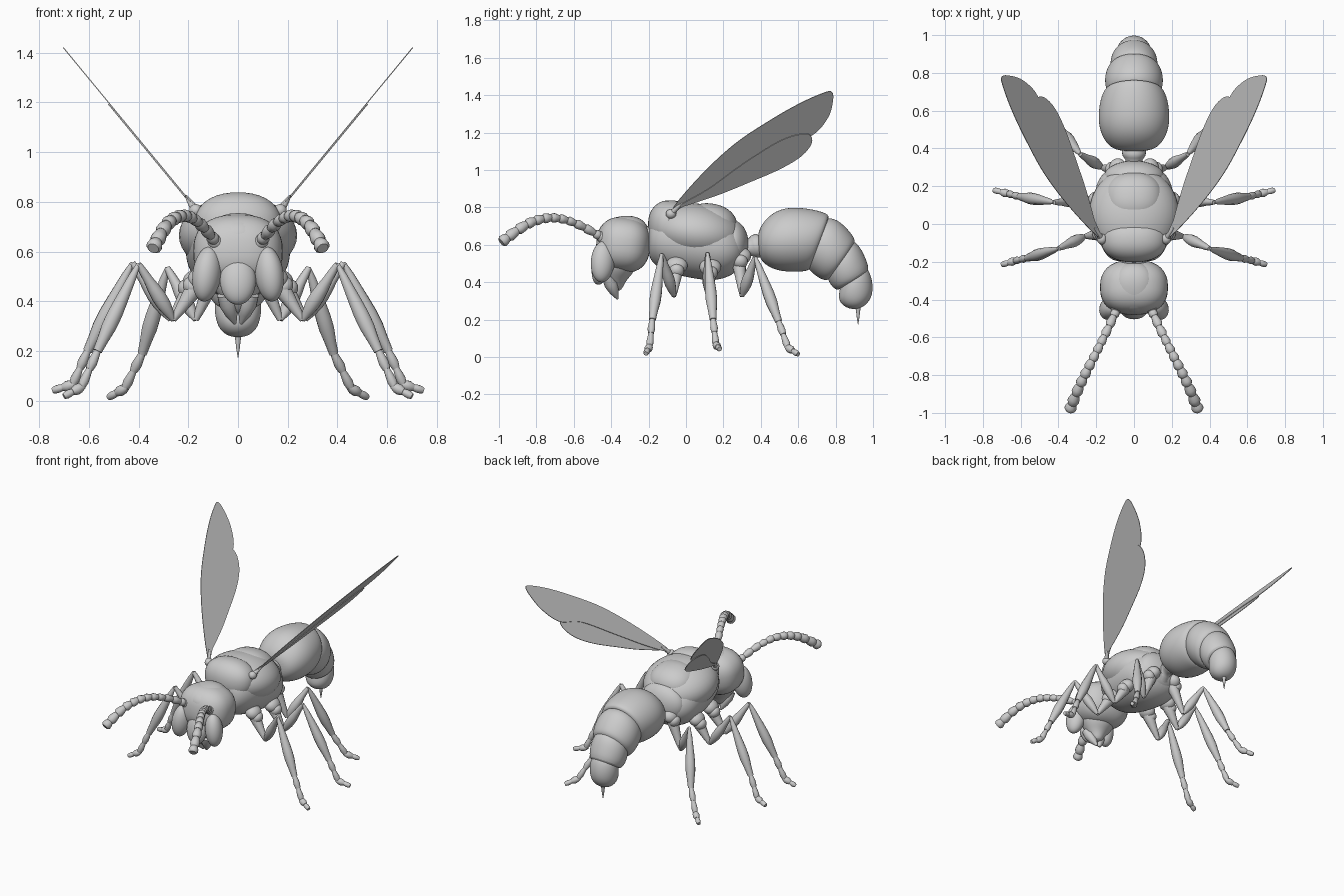
import bpy, bmesh, math
from mathutils import Vector, Matrix

if "Cube" in bpy.data.objects:
    bpy.data.objects.remove(bpy.data.objects["Cube"])


def finish(name, bm, mirror=False, subsurf=0, angle=50):
    bmesh.ops.recalc_face_normals(bm, faces=bm.faces)
    me = bpy.data.meshes.new(name)
    bm.to_mesh(me)
    bm.free()
    ob = bpy.data.objects.new(name, me)
    bpy.context.collection.objects.link(ob)
    if mirror:
        ob.modifiers.new("mirror", 'MIRROR').use_clip = False
    if subsurf:
        m = ob.modifiers.new("smooth", 'SUBSURF')
        m.levels = m.render_levels = subsurf
    bpy.context.view_layer.objects.active = ob
    ob.select_set(True)
    bpy.ops.object.shade_smooth_by_angle(angle=math.radians(angle))
    ob.select_set(False)
    return ob


def skin(bm, rings):
    vs = [[bm.verts.new(p) for p in r] for r in rings]
    n = len(vs[0])
    for a, b in zip(vs, vs[1:]):
        for i in range(n):
            bm.faces.new((a[i], a[(i + 1) % n], b[(i + 1) % n], b[i]))
    bm.faces.new(vs[0][::-1])
    bm.faces.new(vs[-1])


def power(v, e):
    return math.copysign(abs(v) ** e, v)


def shell(name, rings, e=1.0, n=24):
    """Loft; each ring is (y_top, z_top, y_bottom, z_bottom, half_width)."""
    bm = bmesh.new()
    out = []
    for yt, zt, yb, zb, w in rings:
        ring = []
        for i in range(n):
            t = math.tau * i / n
            s = (power(math.sin(t), e) + 1) / 2
            ring.append((w * power(math.cos(t), e), yb + (yt - yb) * s, zb + (zt - zb) * s))
        out.append(ring)
    skin(bm, out)
    return finish(name, bm, subsurf=2)


def ball(name, loc, size, tilt=0, yaw=0, roll=0, mirror=False, e=1.0):
    bm = bmesh.new()
    bmesh.ops.create_uvsphere(bm, u_segments=36, v_segments=20, radius=1)
    for v in bm.verts:
        v.co = Vector([power(c, e) for c in v.co])
    rot = [Matrix.Rotation(math.radians(a), 4, ax) for a, ax in ((yaw, 'Z'), (roll, 'Y'), (tilt, 'X'))]
    bm.transform(Matrix.Translation(loc) @ rot[0] @ rot[1] @ rot[2] @ Matrix.Diagonal((*size, 1)))
    return finish(name, bm, mirror)


def tube(bm, a, b, radii, n=12):
    a, b = Vector(a), Vector(b)
    q = (b - a).to_track_quat('Z', 'Y')
    rings = []
    for k, r in enumerate(radii):
        c = a.lerp(b, k / (len(radii) - 1))
        rings.append([c + q @ Vector((r * math.cos(math.tau * i / n), r * math.sin(math.tau * i / n), 0))
                      for i in range(n)])
    skin(bm, rings)


def spline(pts, steps, closed=False):
    pts = [Vector(p) for p in pts]
    n = len(pts)
    get = (lambda i: pts[i % n]) if closed else (lambda i: pts[max(0, min(n - 1, i))])
    out = []
    for i in range(n if closed else n - 1):
        p0, p1, p2, p3 = get(i - 1), get(i), get(i + 1), get(i + 2)
        for k in range(steps):
            t = k / steps
            out.append(0.5 * (2 * p1 + (p2 - p0) * t + (2 * p0 - 5 * p1 + 4 * p2 - p3) * t * t
                              + (3 * p1 - p0 - 3 * p2 + p3) * t ** 3))
    return out if closed else out + [pts[-1]]


# Thorax: lower body, upper shell, two raised back plates
shell("thorax", [(-.20, .68, -.20, .56, .07), (-.19, .74, -.19, .51, .13), (-.12, .80, -.12, .455, .18),
                 (0, .815, 0, .425, .205), (.12, .80, .12, .405, .215), (.22, .75, .20, .415, .205),
                 (.29, .69, .27, .45, .16), (.32, .62, .31, .51, .09)])
ball("upper_thorax_shell", (0, .055, .665), (.238, .25, .155), tilt=-9)
ball("front_back_plate", (0, -.085, .71), (.175, .118, .128), tilt=-2, e=.9)
ball("rear_back_plate", (0, .13, .695), (.16, .145, .125), tilt=-12, e=.9)
ball("thorax_rear_lobe", (0, .25, .60), (.16, .085, .13))

# Waist and neck
bm = bmesh.new()
tube(bm, (0, .27, .57), (0, .43, .605), [.08, .075, .05, .045, .06, .065, .05, .07], 20)
tube(bm, (0, -.26, .61), (0, -.16, .63), [.09, .07, .09], 20)
finish("waist_and_neck", bm)

# Abdomen: four overlapping segments curling down
shell("abdomen_1", [(.385, .65, .385, .56, .05), (.395, .70, .40, .515, .12), (.46, .775, .45, .473, .168),
                    (.55, .805, .52, .455, .192), (.66, .795, .59, .453, .187), (.74, .775, .65, .458, .168),
                    (.778, .752, .67, .475, .14), (.72, .68, .68, .52, .09)])
shell("abdomen_2", [(.70, .73, .63, .50, .13), (.78, .752, .665, .455, .152), (.84, .712, .71, .42, .157),
                    (.89, .655, .75, .405, .143), (.912, .615, .775, .42, .12), (.87, .56, .80, .46, .08)])
shell("abdomen_3", [(.86, .64, .74, .46, .11), (.92, .61, .765, .395, .127), (.957, .54, .79, .365, .124),
                    (.983, .47, .815, .355, .107), (.96, .44, .84, .38, .08)])
shell("abdomen_4", [(.95, .50, .83, .41, .08), (.988, .45, .818, .345, .097), (1.003, .37, .815, .305, .093),
                    (.99, .31, .84, .272, .077), (.955, .272, .88, .256, .045), (.93, .262, .91, .256, .012)])
bm = bmesh.new()
tube(bm, (0, .92, .28), (0, .92, .175), [.016, .011, .007, .001])
finish("stinger", bm)

# Head
ball("head", (0, -.335, .60), (.18, .145, .148), tilt=-6, e=.82)
ball("forehead", (0, -.335, .655), (.125, .135, .098), tilt=8, e=.9)
shell("snout", [(-.46, .54, -.26, .54, .13), (-.475, .48, -.27, .46, .115), (-.45, .42, -.31, .42, .075),
                (-.42, .375, -.33, .39, .045), (-.39, .345, -.345, .355, .025)])
ball("face_plate", (0, -.455, .485), (.072, .047, .10), tilt=-10)
ball("eye", (.125, -.445, .51), (.056, .065, .112), tilt=-8, yaw=25, roll=-5, mirror=True)
bm = bmesh.new()
tube(bm, (.055, -.42, .43), (.012, -.365, .31), [.03, .036, .026, .006])
finish("mandible", bm, mirror=True)

# Antennae: chain of flared beads
path = spline([(.09, -.45, .64), (.155, -.59, .715), (.22, -.72, .745), (.285, -.85, .71), (.34, -.985, .615)], 3)
bm = bmesh.new()
for i, (a, b) in enumerate(zip(path, path[1:])):
    r = .017 + .0009 * i
    if i < 3:
        r = .021
    tube(bm, a, b + (b - a) * .08, [r * .75, r, r * 1.15, r * 1.2, r * .85])
finish("antenna", bm, mirror=True)
ball("antenna_socket", (.09, -.445, .64), (.032, .03, .032), mirror=True)

# Legs: coxa, hip, knee, ankle, heel, toe
legs = {
    "front_leg": [(.15, -.05, .49), (.26, -.065, .325), (.40, -.13, .55), (.565, -.18, .20), (.63, -.195, .055), (.70, -.215, .018)],
    "middle_leg": [(.17, .13, .48), (.27, .12, .325), (.425, .115, .555), (.605, .145, .20), (.665, .16, .065), (.745, .18, .042)],
    "hind_leg": [(.08, .28, .54), (.17, .30, .325), (.285, .37, .535), (.385, .495, .19), (.455, .545, .05), (.52, .60, .014)],
}
for name, p in legs.items():
    p = [Vector(q) for q in p]
    bm = bmesh.new()
    tube(bm, p[0], p[1], [.035, .038, .032, .026, .02, .012])
    tube(bm, p[1], p[2], [.010, .022, .029, .030, .026, .020, .017, .012])
    tube(bm, p[2], p[3], [.008, .017, .022, .027, .031, .031, .024, .019])
    mid = p[3].lerp(p[4], .5)
    tube(bm, p[3], mid, [.014, .018, .021, .016])
    tube(bm, mid, p[4], [.013, .017, .020, .015])
    toe = p[4].lerp(p[5], .5)
    tube(bm, p[4] - (p[5] - p[4]) * .15, toe, [.012, .020, .022, .015])
    tube(bm, toe, p[5], [.013, .016, .016, .012])
    finish(name, bm, mirror=True)
for name, loc in (("front_hip", (.155, -.05, .49)), ("middle_hip", (.175, .13, .48)), ("hind_hip", (.085, .29, .54))):
    ball(name, loc, (.05, .058, .045), roll=35, mirror=True)
    ball(name + "_inner", Vector(loc) + Vector((.03, 0, -.03)), (.035, .04, .04), roll=35, mirror=True)


# Wings: outlines in side view, laid on a slanted plane
def wing(name, outline, shift):
    bm = bmesh.new()
    pts = spline([(.18 + shift + (z - .79) * .825, y, z) for y, z in outline], 5, True)
    f = bm.faces.new([bm.verts.new(q) for q in pts])
    off = Vector((.77, 0, -.63)) * .004
    res = bmesh.ops.extrude_face_region(bm, geom=[f], use_keep_orig=True)
    bmesh.ops.translate(bm, vec=off, verts=[g for g in res["geom"] if isinstance(g, bmesh.types.BMVert)])
    finish(name, bm, mirror=True, angle=30)


wing("forewing", [(-.075, .785), (.075, .968), (.26, 1.14), (.45, 1.267), (.61, 1.358), (.74, 1.415), (.78, 1.417),
                  (.786, 1.374), (.76, 1.283), (.674, 1.187), (.50, 1.13), (.29, .995), (.075, .856)], 0)
wing("hindwing", [(-.05, .80), (.12, .90), (.30, 1.03), (.50, 1.155), (.63, 1.195), (.672, 1.175), (.665, 1.13),
                  (.61, 1.07), (.50, 1.005), (.34, .936), (.155, .862)], .006)
ball("wing_joint", (.17, -.08, .765), (.026, .028, .026), mirror=True)
bm = bmesh.new()
tube(bm, (.17, -.08, .765), (.21, -.02, .825), [.016, .014, .010, .004])
finish("wing_root", bm, mirror=True)
